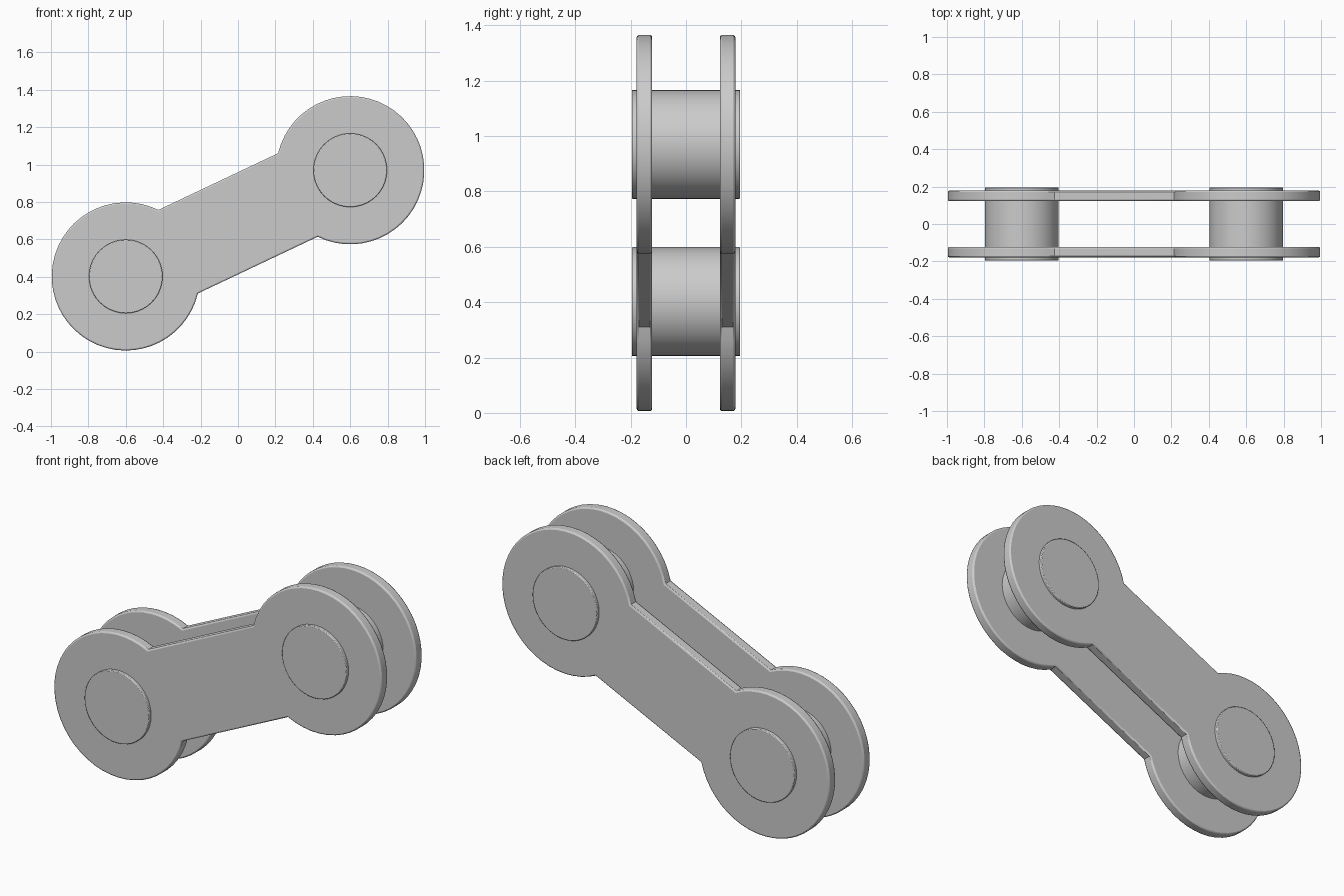
import bpy, bmesh
from math import asin, atan2, cos, sin, pi, hypot, radians

cube = bpy.data.objects.get("Cube")
if cube:
    bpy.data.objects.remove(cube, do_unlink=True)

steel = bpy.data.materials.new("light_grey_steel")
steel.use_nodes = True
GREY = (0.6, 0.6, 0.6, 1)
steel.diffuse_color = GREY
steel.node_tree.nodes["Principled BSDF"].inputs["Base Color"].default_value = GREY

LOW, HIGH = (-0.6, 0.402), (0.6, 0.97)
RADIUS, PIN_RADIUS, HALF_BAR = 0.396, 0.197, 0.247
TILT = atan2(HIGH[1] - LOW[1], HIGH[0] - LOW[0])


def arc(centre, radius, start, sweep, steps):
    """Points along an arc in the x-z plane."""
    return [(centre[0] + radius * cos(start + sweep * i / steps),
             centre[1] + radius * sin(start + sweep * i / steps))
            for i in range(steps + 1)]


def extrude_outline(name, outline, y0, y1, bevel):
    """Solid slab from an x-z outline, with softened rims."""
    bm = bmesh.new()
    face = bm.faces.new([bm.verts.new((x, y0, z)) for x, z in outline])
    grown = bmesh.ops.extrude_face_region(bm, geom=[face])
    moved = [v for v in grown["geom"] if isinstance(v, bmesh.types.BMVert)]
    bmesh.ops.translate(bm, verts=moved, vec=(0, y1 - y0, 0))
    bmesh.ops.recalc_face_normals(bm, faces=bm.faces)
    mesh = bpy.data.meshes.new(name)
    bm.to_mesh(mesh)
    bm.free()
    mesh.materials.append(steel)
    obj = bpy.data.objects.new(name, mesh)
    bpy.context.collection.objects.link(obj)
    mod = obj.modifiers.new("soft_rim", "BEVEL")
    mod.width, mod.segments = bevel, 2
    mod.limit_method, mod.angle_limit = "ANGLE", radians(60)
    bpy.ops.object.select_all(action="DESELECT")
    obj.select_set(True)
    bpy.context.view_layer.objects.active = obj
    bpy.ops.object.shade_smooth_by_angle(angle=radians(30))
    return obj


# Link plates: two round ends joined by a straight bar
notch = asin(HALF_BAR / RADIUS)
sweep = 2 * (pi - notch)
outline = (arc(LOW, RADIUS, TILT + notch, sweep, 40)
           + arc(HIGH, RADIUS, TILT + pi + notch, sweep, 40))
extrude_outline("front_link_plate", outline, -0.178, -0.122, 0.008)
extrude_outline("back_link_plate", outline, 0.122, 0.178, 0.008)

# Pins through both plates
for name, centre in (("lower_pin", LOW), ("upper_pin", HIGH)):
    circle = arc(centre, PIN_RADIUS, 0, 2 * pi, 40)[:-1]
    extrude_outline(name, circle, -0.196, 0.196, 0.004)
